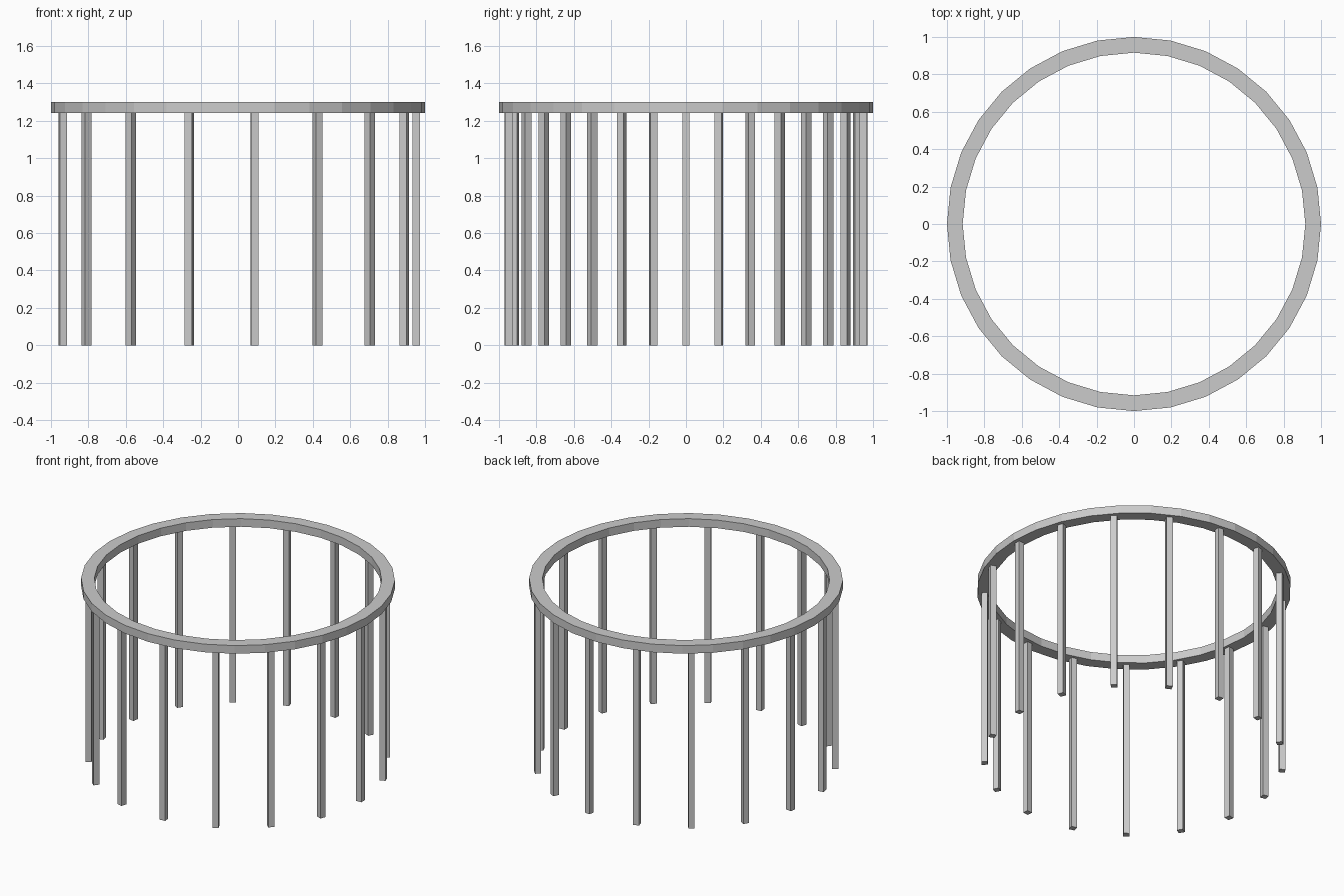
import bpy, bmesh
from math import cos, sin, tau

if "Cube" in bpy.data.objects:
    bpy.data.objects.remove(bpy.data.objects["Cube"])

SIDES, POSTS = 32, 17
R_OUT, R_IN = 1.0, 0.916
Z_LOW, Z_TOP = 1.243, 1.30
POST_R, POST_W = 0.953, 0.04

# Top rail: rectangular section swept round the circle
bm = bmesh.new()
section = [(R_IN, Z_LOW), (R_OUT, Z_LOW), (R_OUT, Z_TOP), (R_IN, Z_TOP)]
loops = [[bm.verts.new((r * cos(tau * i / SIDES), r * sin(tau * i / SIDES), z))
          for r, z in section] for i in range(SIDES)]
for i, a in enumerate(loops):
    b = loops[(i + 1) % SIDES]
    for j in range(4):
        k = (j + 1) % 4
        bm.faces.new((a[j], b[j], b[k], a[k]))
bmesh.ops.recalc_face_normals(bm, faces=bm.faces)
mesh = bpy.data.meshes.new("top_rail")
bm.to_mesh(mesh)
bm.free()
bpy.context.collection.objects.link(bpy.data.objects.new("top_rail", mesh))

# Square posts, each turned to face outward
for i in range(POSTS):
    a = tau * i / POSTS
    bpy.ops.mesh.primitive_cube_add(
        size=1, location=(POST_R * cos(a), POST_R * sin(a), Z_LOW / 2),
        rotation=(0, 0, a))
    post = bpy.context.object
    post.name = f"post_{i + 1}"
    post.scale = (POST_W, POST_W, Z_LOW)
